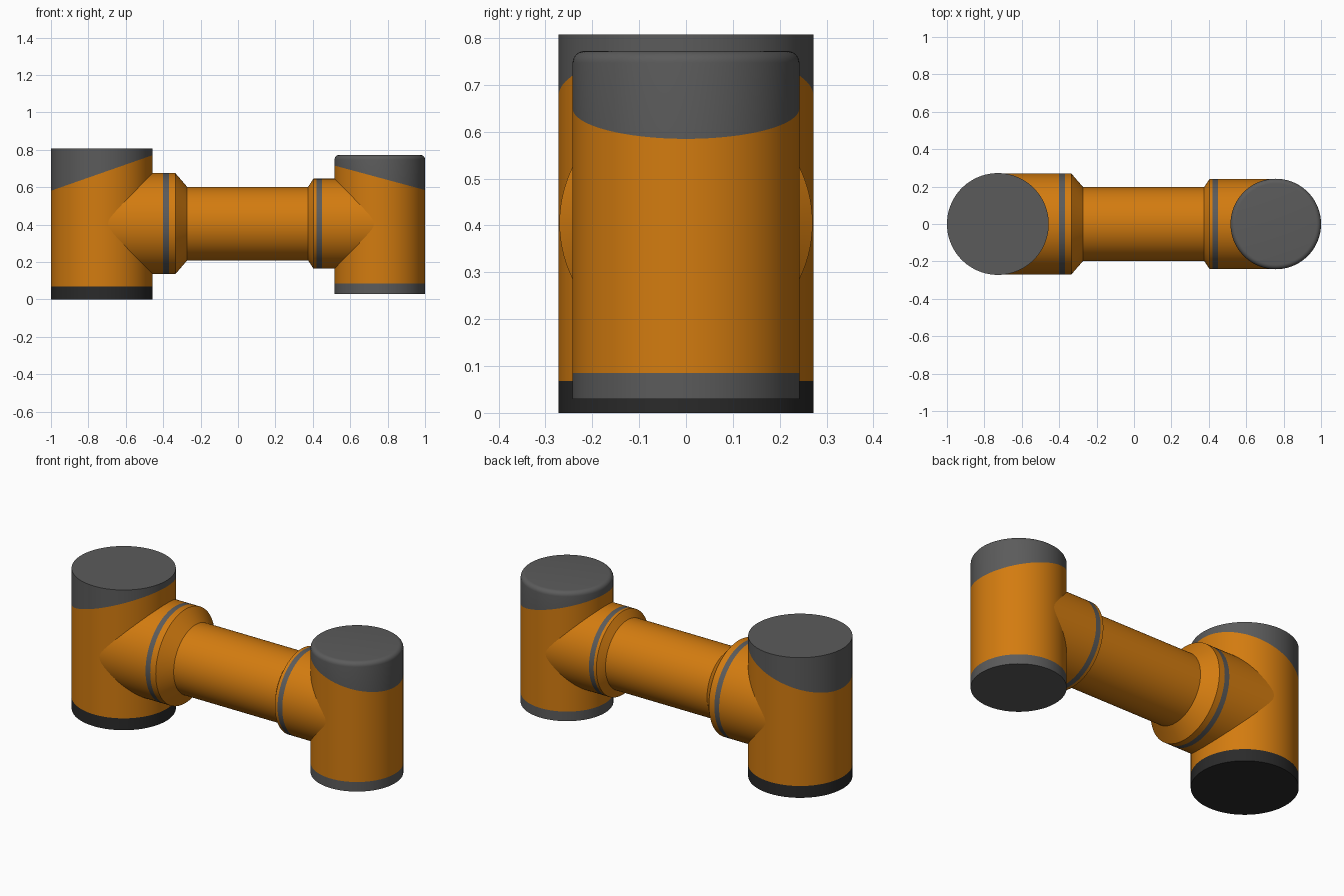
import bpy, bmesh, math
from mathutils import Vector, Matrix

cube = bpy.data.objects.get("Cube")
if cube:
    bpy.data.objects.remove(cube, do_unlink=True)


def material(name, rgb):
    m = bpy.data.materials.new(name)
    m.use_nodes = True
    m.diffuse_color = (*rgb, 1)
    bsdf = next(n for n in m.node_tree.nodes if n.type == 'BSDF_PRINCIPLED')
    bsdf.inputs["Base Color"].default_value = (*rgb, 1)
    return m


MATERIALS = [material("orange", (0.65, 0.2, 0.005)),
             material("grey", (0.105, 0.105, 0.105)),
             material("black", (0.023, 0.023, 0.023))]
ORANGE, GREY, BLACK = range(3)
AXIS_Z = 0.405                      # height of the horizontal arm


def lathe(name, profile, matrix, rule, cut=None):
    """Spin (height, radius) points about z, place them, cut by a plane, colour by rule."""
    bm = bmesh.new()
    verts = [bm.verts.new((r, 0, h)) for h, r in profile]
    edges = [bm.edges.new(pair) for pair in zip(verts, verts[1:])]
    bmesh.ops.spin(bm, geom=verts + edges, cent=(0, 0, 0), axis=(0, 0, 1),
                   angle=math.tau, steps=96)
    bmesh.ops.remove_doubles(bm, verts=bm.verts[:], dist=1e-5)
    bm.transform(matrix)
    if cut:
        bmesh.ops.bisect_plane(bm, geom=bm.verts[:] + bm.edges[:] + bm.faces[:],
                               plane_co=cut[0], plane_no=cut[1], dist=1e-6)
    bmesh.ops.recalc_face_normals(bm, faces=bm.faces[:])
    for f in bm.faces:
        f.material_index = rule(f.calc_center_median())
    mesh = bpy.data.meshes.new(name)
    bm.to_mesh(mesh)
    bm.free()
    for m in MATERIALS:
        mesh.materials.append(m)
    mesh.shade_smooth()
    mesh.set_sharp_from_angle(angle=math.radians(30))
    obj = bpy.data.objects.new(name, mesh)
    bpy.context.collection.objects.link(obj)
    return obj


def column(name, x, radius, bottom, band, top, rounding, seam_z, slope, base):
    """Upright joint housing with a base band and a slanted cap."""
    profile = [(bottom, 0), (bottom, radius), (band, radius)]
    if rounding:
        for i in range(7):
            a = i / 6 * math.pi / 2
            profile.append((top - rounding * (1 - math.sin(a)),
                            radius - rounding * (1 - math.cos(a))))
    else:
        profile.append((top, radius))
    profile.append((top, 0))
    point, normal = Vector((x, 0, seam_z)), Vector((-slope, 0, 1)).normalized()

    def rule(c):
        if (c - point).dot(normal) > 0:
            return GREY
        return base if c.z < band - 1e-4 else ORANGE

    lathe(name, profile, Matrix.Translation((x, 0, 0)), rule, (point, normal))


def along_x(name, profile, stripe=None):
    """Horizontal turned part, with an optional flush grey stripe."""
    matrix = Matrix.Translation((0, 0, AXIS_Z)) @ Matrix.Rotation(math.pi / 2, 4, 'Y')
    lathe(name, profile, matrix,
          lambda c: GREY if stripe and stripe[0] < c.x < stripe[1] else ORANGE)


# Upright housings at both ends
column("large_column", -0.728, 0.272, 0, 0.068, 0.807, 0, 0.676, 0.35, BLACK)
column("small_column", 0.758, 0.242, 0.03, 0.085, 0.772, 0.025, 0.65, -0.27, GREY)

# Collars that carry the arm, each with a stripe and a chamfered lip
along_x("large_collar", [(-0.728, 0), (-0.728, 0.27), (-0.4, 0.27), (-0.37, 0.27),
                         (-0.335, 0.27), (-0.272, 0.197), (-0.272, 0)], (-0.4, -0.37))
along_x("small_collar", [(0.758, 0), (0.758, 0.24), (0.45, 0.24), (0.42, 0.24),
                         (0.403, 0.24), (0.375, 0.197), (0.375, 0)], (0.42, 0.45))

# Arm tube between the collars
along_x("arm_tube", [(-0.28, 0), (-0.28, 0.197), (0.385, 0.197), (0.385, 0)])
